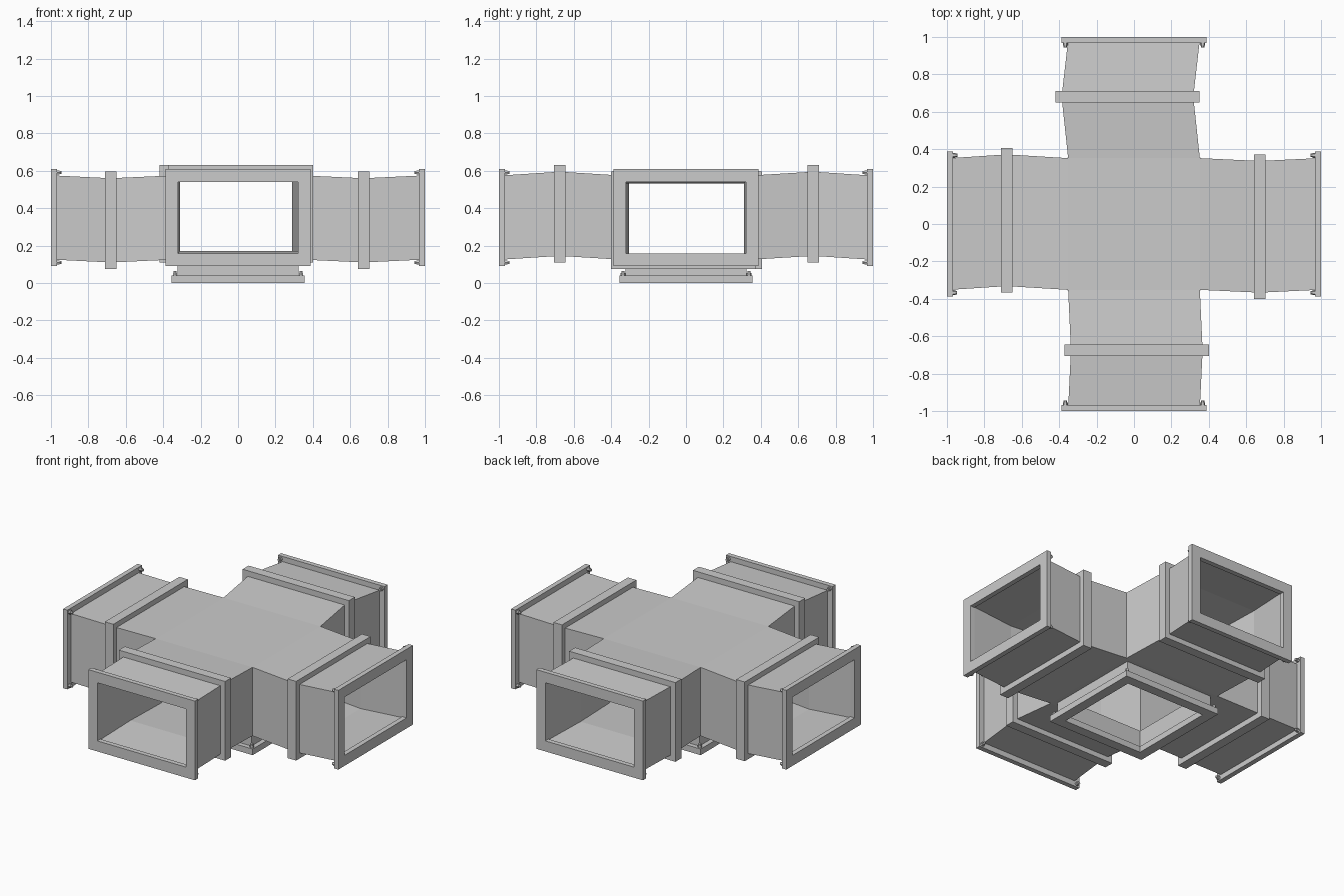
import bpy, bmesh
from mathutils import Matrix, Vector

if "Cube" in bpy.data.objects:
    bpy.data.objects.remove(bpy.data.objects["Cube"])

ZC, HZ, HW, WALL = 0.35, 0.225, 0.352, 0.027
NECK = 0.324
# per arm (+x, +y, -x, -y): sideways and vertical shift of the kink, collar position
ARMS = [("right", -0.015, -0.015, 0.672), ("back", 0.035, 0.02, 0.68),
        ("left", -0.02, -0.015, 0.68), ("front", 0.015, 0.02, 0.675)]


def turn(i):
    return Matrix.Rotation(i * 1.5707963268, 4, 'Z')


DOWN = Matrix.Rotation(1.5707963268, 4, 'Y')   # local +x -> world -z


def finish(bm, name):
    me = bpy.data.meshes.new(name)
    bm.to_mesh(me)
    bm.free()
    ob = bpy.data.objects.new(name, me)
    bpy.context.collection.objects.link(ob)
    return ob


def rect(d, s, z, hs, hz):
    return [Vector((d, s + a * hs, z + b * hz)) for a, b in ((-1, -1), (1, -1), (1, 1), (-1, 1))]


def bridge(bm, a, b):
    for k in range(4):
        bm.faces.new((a[k], a[(k + 1) % 4], b[(k + 1) % 4], b[k]))


def loop(bm, pts, m):
    return [bm.verts.new(m @ p) for p in pts]


def skin(t):
    """One continuous cross-shaped skin, inset by t."""
    bm = bmesh.new()
    w, h, n = HW - t, HZ - t, NECK - t
    for i, (_, s, z, d) in enumerate(ARMS):
        rings = [loop(bm, rect(w, 0, ZC, w, h), turn(i)),
                 loop(bm, rect(d, s, ZC + z, w, h), turn(i)),
                 loop(bm, rect(0.985, 0, ZC, w, h), turn(i))]
        bridge(bm, rings[0], rings[1])
        bridge(bm, rings[1], rings[2])
    sq = ((-1, -1), (1, -1), (1, 1), (-1, 1))
    ring = lambda r, z: [bm.verts.new((a * r, b * r, z)) for a, b in sq]
    bm.faces.new(ring(w, ZC + h))
    low, mid, end = ring(w, ZC - h), ring(n, ZC - h), ring(n, 0.015)
    bridge(bm, low, mid)
    bridge(bm, mid, end)
    bmesh.ops.remove_doubles(bm, verts=bm.verts, dist=1e-4)
    bmesh.ops.recalc_face_normals(bm, faces=bm.faces)
    top = max(bm.faces, key=lambda f: f.calc_center_median().z - 10 * f.calc_center_median().xy.length)
    if (top.normal.z > 0) != (t == 0):
        bmesh.ops.reverse_faces(bm, faces=bm.faces)
    return bm


# duct body: outer and inner skins
finish(skin(0), "duct_outer_walls")
finish(skin(WALL), "duct_inner_walls")


def frame(name, m, d0, d1, s, z, outer, inner):
    """Rectangular ring running from d0 to d1 along local x."""
    bm = bmesh.new()
    r = [loop(bm, rect(d, s, z, *hw), m)
         for d, hw in ((d0, outer), (d1, outer), (d1, inner), (d0, inner))]
    for k in range(4):
        bridge(bm, r[k], r[(k + 1) % 4])
    bmesh.ops.recalc_face_normals(bm, faces=bm.faces)
    finish(bm, name)


def bolts(name, m, d, z, hs, hz):
    """Hexagonal bolt heads behind the four flange corners."""
    bm = bmesh.new()
    for p in rect(d, 0, z, hs, hz):
        for r, off, length in ((0.013, -0.006, 0.014), (0.009, -0.016, 0.014)):
            bmesh.ops.create_cone(
                bm, cap_ends=True, segments=6, radius1=r, radius2=r, depth=length,
                matrix=m @ Matrix.Translation(p + Vector((off, 0, 0))) @ Matrix.Rotation(1.5707963268, 4, 'Y'))
    finish(bm, name)


# collars, end flanges and bolts of the four arms
for i, (side, s, z, d) in enumerate(ARMS):
    m = turn(i)
    frame(side + "_collar", m, d - 0.031, d + 0.031, s, ZC + z,
          (0.386, 0.26), (HW - 0.01, HZ - 0.01))
    frame(side + "_flange", m, 0.968, 1.0, 0, ZC, (0.387, 0.26), (0.322, 0.191))
    bolts(side + "_bolts", m, 0.968, ZC, 0.367, 0.241)

# bottom flange and bolts
frame("bottom_flange", DOWN, -0.04, 0, 0, 0, (0.355, 0.355), (0.29, 0.29))
bolts("bottom_bolts", DOWN, -0.04, 0, 0.337, 0.337)
